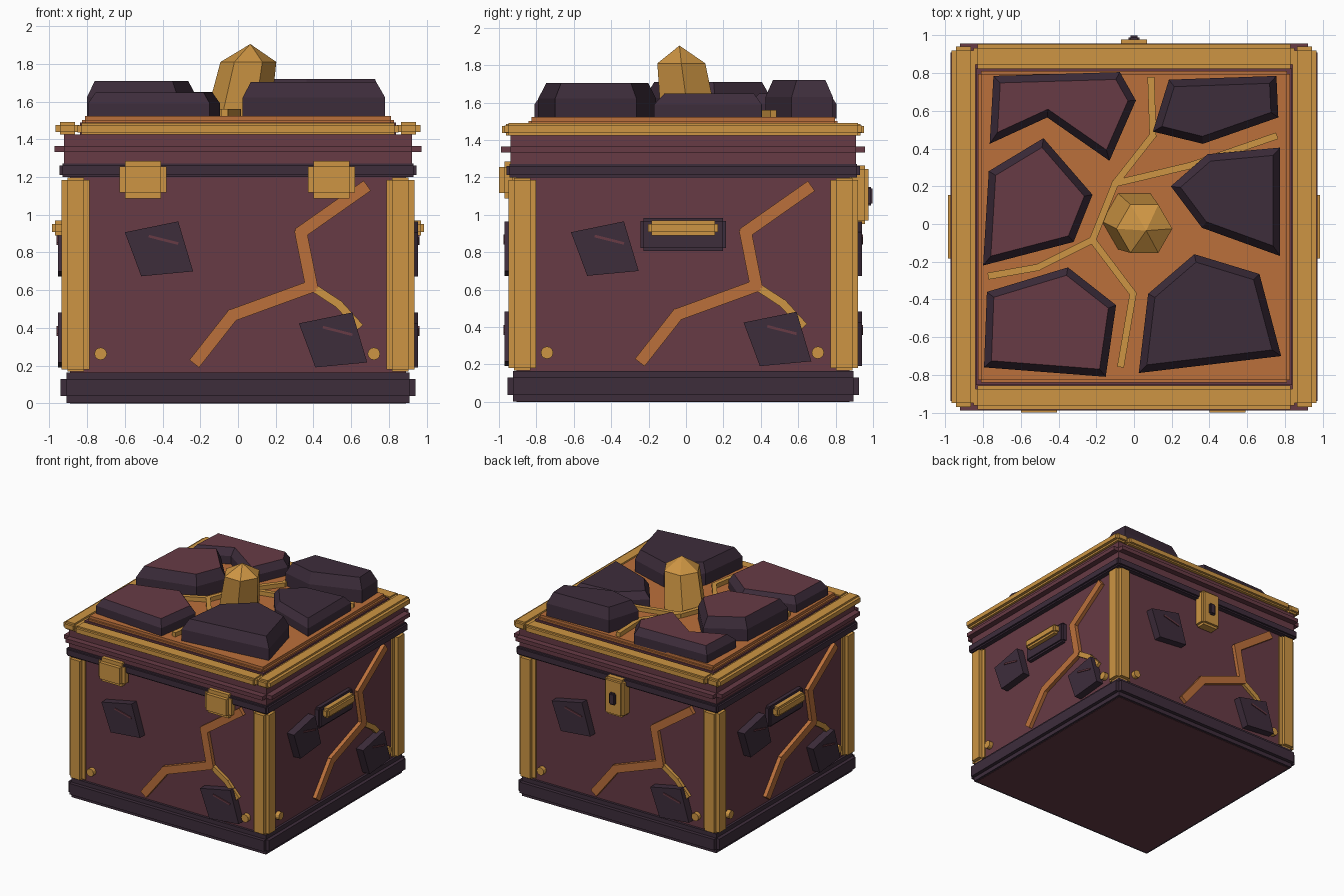
import bpy, bmesh, math
from mathutils import Matrix, Vector

if "Cube" in bpy.data.objects:
    bpy.data.objects.remove(bpy.data.objects["Cube"])

CY = -0.015                      # the chest sits slightly forward of centre


def mat(name, rgb):
    m = bpy.data.materials.new(name)
    m.diffuse_color = (*rgb, 1)
    m.use_nodes = True
    m.node_tree.nodes["Principled BSDF"].inputs["Base Color"].default_value = m.diffuse_color
    return m


MAROON = mat("maroon stone", (0.135, 0.043, 0.059))
DARK = mat("dark stone", (0.047, 0.026, 0.044))
GOLD = mat("gold", (0.61, 0.30, 0.056))
ORANGE = mat("copper orange", (0.50, 0.163, 0.044))

SHIFT = Matrix.Translation((0, CY, 0))
# Wall space: x along the wall, y up, z outwards; one matrix per side
WALLS = [SHIFT @ Matrix.Rotation(k * math.pi / 2, 4, 'Z') @ Matrix.Rotation(math.pi / 2, 4, 'X')
         for k in range(4)]


def finish(name, bm, *mats):
    bmesh.ops.recalc_face_normals(bm, faces=bm.faces)
    me = bpy.data.meshes.new(name)
    bm.to_mesh(me)
    bm.free()
    for m in mats:
        me.materials.append(m)
    ob = bpy.data.objects.new(name, me)
    bpy.context.collection.objects.link(ob)
    return ob


def loft(bm, rings, mtx):
    """Closed solid through rings of equal point count; returns the top face."""
    vs = [[bm.verts.new(mtx @ Vector(p)) for p in r] for r in rings]
    n = len(rings[0])
    for a, b in zip(vs, vs[1:]):
        for i in range(n):
            bm.faces.new((a[i], a[(i + 1) % n], b[(i + 1) % n], b[i]))
    bm.faces.new(vs[0][::-1])
    return bm.faces.new(vs[-1])


def prism(bm, pts, lo, hi, mtx):
    loft(bm, [[(x, y, z) for x, y in pts] for z in (lo, hi)], mtx)


def box(bm, lo, hi, mtx):
    prism(bm, [(lo[0], lo[1]), (hi[0], lo[1]), (hi[0], hi[1]), (lo[0], hi[1])], lo[2], hi[2], mtx)


def stepped(bm, lo, hi, step, mtx):
    """Block with stepped edges: three crossing boxes."""
    for axis in range(3):
        s = [0 if i == axis else step[i] for i in range(3)]
        box(bm, [l + d for l, d in zip(lo, s)], [h - d for h, d in zip(hi, s)], mtx)


def strip(bm, path, w, lo, hi, mtx):
    """Row of thin bars along a polyline."""
    for a, b in zip(path, path[1:]):
        a, b = Vector(a), Vector(b)
        d = (b - a).normalized()
        n = Vector((-d.y, d.x)) * w / 2
        a, b = a - d * w * 0.25, b + d * w * 0.25
        prism(bm, [a - n, b - n, b + n, a + n], lo, hi, mtx)


def inset(pts, d):
    """Offset a polygon inwards."""
    pts = [Vector(p) for p in pts]
    n = len(pts)
    area = sum(pts[i].x * pts[(i + 1) % n].y - pts[(i + 1) % n].x * pts[i].y for i in range(n))
    s = 1 if area > 0 else -1
    out = []
    for i in range(n):
        e1 = (pts[i] - pts[i - 1]).normalized()
        e2 = (pts[(i + 1) % n] - pts[i]).normalized()
        n1, n2 = Vector((-e1.y, e1.x)) * s, Vector((-e2.y, e2.x)) * s
        out.append(pts[i] + (n1 + n2) * d / (1 + n1.dot(n2)))
    return out


def block(name, lo, hi, step, m):
    bm = bmesh.new()
    stepped(bm, lo, hi, step, SHIFT)
    finish(name, bm, m)


# Main body, base, rim and lid
bm = bmesh.new()
box(bm, (-.89, -.89, 0), (.89, .89, 1.25), SHIFT)
finish("body", bm, MAROON)
block("base", (-.94, -.94, .003), (.94, .94, .165), (.03, .03, .035), DARK)
block("rim", (-.945, -.945, 1.2), (.945, .945, 1.272), (.015, .015, .012), DARK)
block("lid", (-.973, -.973, 1.272), (.973, .973, 1.425), (.05, .05, .06), MAROON)
bm = bmesh.new()
box(bm, (-.838, -.838, 1.42), (.838, .838, 1.488), SHIFT)
finish("lid_seam", bm, MAROON)
block("lid_panel", (-.826, -.826, 1.43), (.826, .826, 1.524), (.015, .015, .022), ORANGE)

# Gold frame on the lid
bm = bmesh.new()
for s in (-1, 1):
    xs = sorted((s * .84, s * .968))
    stepped(bm, (xs[0], -.955, 1.425), (xs[1], .955, 1.492), (.025, .02, .015), SHIFT)
    stepped(bm, (-.85, xs[0], 1.425), (.85, xs[1], 1.486), (.02, .02, .012), SHIFT)
finish("lid_frame", bm, GOLD)

# Corner posts
bm = bmesh.new()
for sx in (-1, 1):
    for sy in (-1, 1):
        xs, ys = sorted((sx * .787, sx * .935)), sorted((sy * .787, sy * .935))
        stepped(bm, (xs[0], ys[0], .168), (xs[1], ys[1], 1.197), (.03, .03, .012), SHIFT)
finish("corner_posts", bm, GOLD)

# Cracks, stone patches and rivets repeated on the four walls
crack = [(.672, 1.145), (.333, .907), (.39, .62), (-.03, .467), (-.222, .223)]
branch = [(.39, .62), (.535, .525), (.64, .41)]
patch = [(-.6, .907), (-.317, .965), (-.238, .70), (-.513, .674)]
cracks, veins, patches, scratches, rivets = (bmesh.new() for _ in range(5))
for w in WALLS:
    strip(cracks, crack, .065, .88, .922, w)
    strip(veins, branch, .042, .88, .916, w)
    for dx, dy in ((0, 0), (.923, -.483)):
        prism(patches, [(x + dx, y + dy) for x, y in patch], .88, .955, w)
        strip(scratches, [(-.47 + dx, .886 + dy), (-.32 + dx, .848 + dy)], .014, .95, .962, w)
    for x in (-.728, .72):
        prism(rivets, [(x + .033 * math.cos(a * math.pi / 6), .263 + .033 * math.sin(a * math.pi / 6))
                       for a in range(12)], .88, .925, w)
finish("wall_cracks", cracks, ORANGE)
finish("wall_veins", veins, GOLD)
finish("wall_patches", patches, DARK)
finish("patch_scratches", scratches, MAROON)
finish("rivets", rivets, GOLD)

# Side handles
plates, bars = bmesh.new(), bmesh.new()
for w in (WALLS[1], WALLS[3]):
    stepped(plates, (-.228, .807, .88), (.228, .982, .935), (.015, .015, .012), w)
    stepped(bars, (-.187, .89, .92), (.187, .97, .985), (.018, .018, .015), w)
finish("handle_plates", plates, DARK)
finish("handle_bars", bars, GOLD)

# Front hinges, back latch with keyhole
bm = bmesh.new()
for x in (-.503, .495):
    stepped(bm, (x - .125, 1.087, .88), (x + .125, 1.285, .985), (.03, .03, .03), WALLS[0])
finish("hinges", bm, GOLD)
bm = bmesh.new()
stepped(bm, (-.09, .95, .88), (.09, 1.265, .992), (.02, .02, .02), WALLS[2])
finish("latch", bm, GOLD)
bm = bmesh.new()
stepped(bm, (-.028, 1.05, .97), (.028, 1.15, 1.013), (.01, .01, .01), WALLS[2])
finish("keyhole", bm, DARK)

# Gold veins between the lid stones
I = Matrix.Identity(4)
bm = bmesh.new()
for path in ([(.09, .77), (.1, .47), (-.1, .215), (-.22, -.085), (-.005, -.37), (-.07, -.75)],
             [(-.1, .215), (.3, .31), (.75, .465)],
             [(-.22, -.085), (-.51, -.23), (-.765, -.275)]):
    strip(bm, path, .036, 1.5, 1.56, I)
finish("lid_veins", bm, GOLD)

# Lid stones: outline, top height, whether the top is maroon
stones = [
    ([(-.745, .785), (-.075, .805), (.01, .655), (-.13, .335), (-.46, .565), (-.765, .425)], 1.65, 1),
    ([(-.48, .455), (-.22, .155), (-.32, -.095), (-.8, -.22), (-.77, .28)], 1.71, 1),
    ([(-.35, -.23), (-.095, -.43), (-.15, -.81), (-.795, -.76), (-.78, -.36)], 1.648, 1),
    ([(.32, -.16), (.665, -.265), (.78, -.70), (.025, -.79), (.075, -.37)], 1.705, 0),
    ([(.195, .2), (.39, .37), (.775, .405), (.775, -.17), (.36, -.02)], 1.648, 0),
    ([(.185, .765), (.755, .785), (.765, .565), (.365, .425), (.1, .49)], 1.72, 0)]
for i, (pts, top, maroon) in enumerate(stones):
    bm = bmesh.new()
    mid = 1.52 + (top - 1.52) * .55
    rings = [[(x, y, z) for x, y in p]
             for p, z in ((pts, 1.515), (pts, mid), (inset(pts, .038), top))]
    loft(bm, rings, I).material_index = maroon
    finish(f"lid_stone_{i + 1}", bm, DARK, MAROON)

# Leaning six-sided crystal
bm = bmesh.new()
rings = [[(cx + r * math.cos(a * math.pi / 3), cy + r * math.sin(a * math.pi / 3), z) for a in range(6)]
         for cx, cy, r, z in ((0, .015, .172, 1.515), (.055, -.025, .148, 1.81))]
top = loft(bm, rings, I)
bmesh.ops.poke(bm, faces=[top])
bm.verts.ensure_lookup_table()
bm.verts[-1].co = (.065, -.035, 1.905)
finish("crystal", bm, GOLD)
